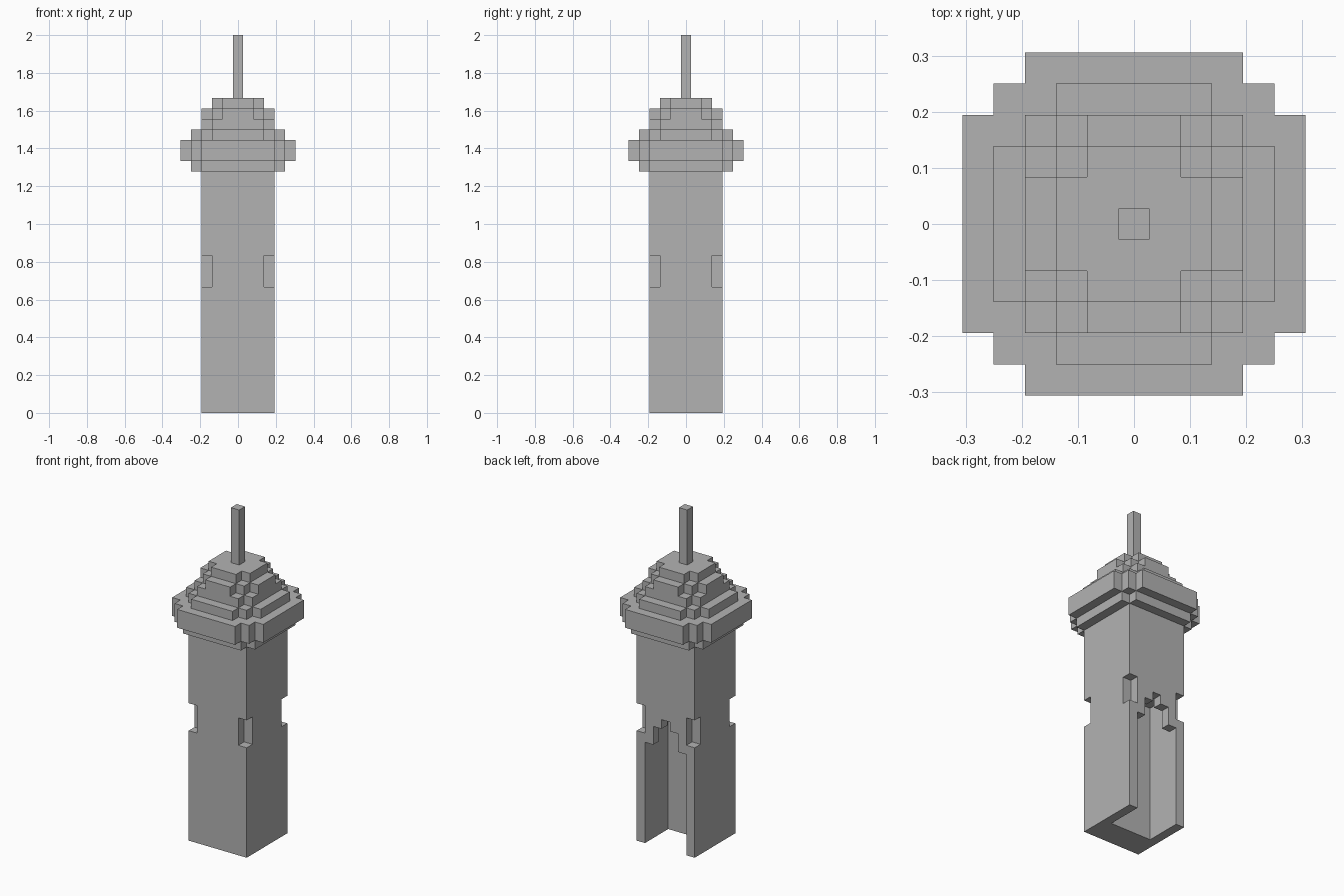
import bpy
import bmesh

U = 2 / 36  # one block

cube = bpy.data.objects.get("Cube")
if cube:
    bpy.data.objects.remove(cube, do_unlink=True)

stone = bpy.data.materials.new("grey_stone")
stone.use_nodes = True
grey = (0.45, 0.45, 0.45, 1)
stone.diffuse_color = grey
stone.node_tree.nodes["Principled BSDF"].inputs["Base Color"].default_value = grey


def prism(name, outline, z0, z1):
    """Extrude a plan outline, given in blocks, from z0 to z1."""
    bm = bmesh.new()
    base = bm.faces.new([bm.verts.new((x * U, y * U, z0 * U)) for x, y in outline])
    top = bmesh.ops.extrude_face_region(bm, geom=[base])["geom"]
    verts = [v for v in top if isinstance(v, bmesh.types.BMVert)]
    bmesh.ops.translate(bm, verts=verts, vec=(0, 0, (z1 - z0) * U))
    bmesh.ops.recalc_face_normals(bm, faces=bm.faces)
    mesh = bpy.data.meshes.new(name)
    bm.to_mesh(mesh)
    bm.free()
    mesh.materials.append(stone)
    obj = bpy.data.objects.new(name, mesh)
    bpy.context.collection.objects.link(obj)
    return obj


def stepped(corners):
    """Plan with stepped corners: turn one quarter around the centre."""
    quarter = [corners[0]]
    for x, y in corners[1:]:
        quarter += [(x, quarter[-1][1]), (x, y)]
    outline = []
    for _ in range(4):
        outline += quarter
        quarter = [(-y, x) for x, y in quarter]
    return outline


def rect(x0, x1, y0, y1):
    return [(x0, y0), (x1, y0), (x1, y1), (x0, y1)]


def carve(obj, outline, z0, z1):
    """Cut a block-shaped hole and discard the cutter."""
    cutter = prism("cutter", outline, z0, z1)
    cutter.hide_render = True
    mod = obj.modifiers.new("cut", 'BOOLEAN')
    mod.operation = 'DIFFERENCE'
    mod.solver = 'EXACT'
    mod.object = cutter
    graph = bpy.context.evaluated_depsgraph_get()
    mesh = bpy.data.meshes.new_from_object(obj.evaluated_get(graph))
    obj.modifiers.clear()
    obj.data = mesh
    bpy.data.objects.remove(cutter, do_unlink=True)


# Square shaft
shaft = prism("tower_shaft", stepped([(3.5, 3.5)]), 0, 23)

# Chamber behind the back doorway
carve(shaft, rect(-2.5, 2.5, -0.5, 2.5), -1, 15)

# Stepped doorway arch through the back wall
for half, top in ((2.5, 11), (1.5, 13), (0.5, 14)):
    carve(shaft, rect(-half, half, 2, 4), -1, top)

# Notches halfway up the four corners
for sx in (-1, 1):
    for sy in (-1, 1):
        xs, ys = sorted((2.5 * sx, 4 * sx)), sorted((2.5 * sy, 4 * sy))
        carve(shaft, rect(*xs, *ys), 12, 15)

# Stepped cap, from the bottom up
layers = (
    ("cap_underside", 23, 24, [(4.5, 3.5), (3.5, 4.5)]),
    ("cap_rim", 24, 26, [(5.5, 3.5), (4.5, 4.5), (3.5, 5.5)]),
    ("roof_lower_step", 26, 27, [(4.5, 2.5), (3.5, 3.5), (2.5, 4.5)]),
    ("roof_middle_step", 27, 28, [(3.5, 2.5), (2.5, 3.5)]),
    ("roof_upper_step", 28, 29, [(3.5, 1.5), (2.5, 2.5), (1.5, 3.5)]),
    ("roof_top", 29, 30, [(2.5, 1.5), (1.5, 2.5)]),
    ("spire", 30, 36, [(0.5, 0.5)]),
)
for name, z0, z1, corners in layers:
    prism(name, stepped(corners), z0, z1)
